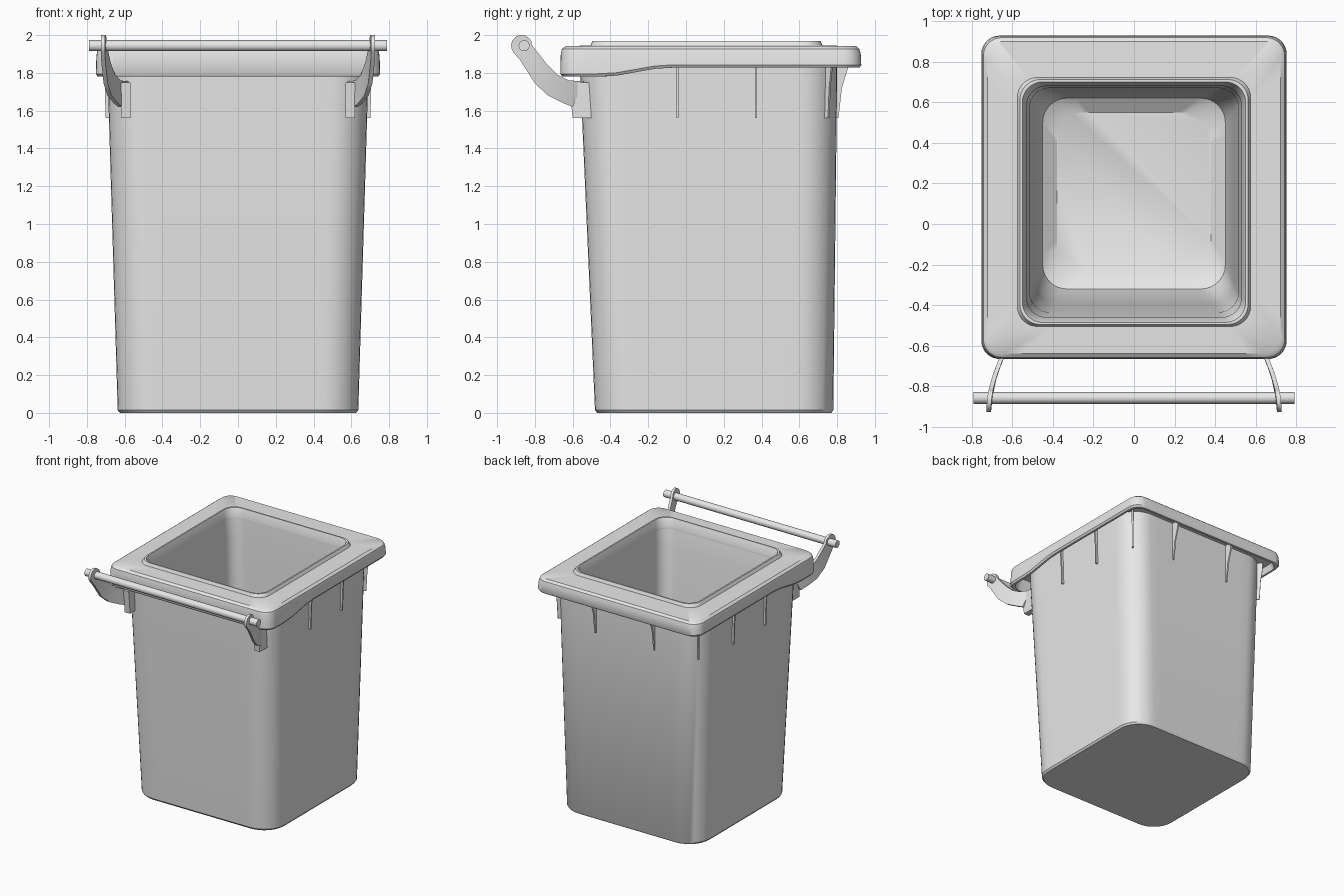
import bpy, bmesh, math
from mathutils import Matrix, Vector

if "Cube" in bpy.data.objects:
    bpy.data.objects.remove(bpy.data.objects["Cube"])

grey = bpy.data.materials.new("light_grey_plastic")
grey.diffuse_color = (0.8, 0.8, 0.8, 1)
grey.use_nodes = True
grey.node_tree.nodes["Principled BSDF"].inputs["Base Color"].default_value = grey.diffuse_color


def finish(name, bm, angle=35):
    bmesh.ops.recalc_face_normals(bm, faces=bm.faces)
    me = bpy.data.meshes.new(name)
    bm.to_mesh(me)
    bm.free()
    ob = bpy.data.objects.new(name, me)
    bpy.context.collection.objects.link(ob)
    me.materials.append(grey)
    bpy.ops.object.select_all(action='DESELECT')
    ob.select_set(True)
    bpy.context.view_layer.objects.active = ob
    bpy.ops.object.shade_smooth_by_angle(angle=math.radians(angle))
    return ob


def ring(hx, y0, y1, r, segs=8, side=14):
    """Rounded rectangle with subdivided straight sides."""
    pts = []
    for cx, cy, a0 in ((hx - r, y1 - r, 0), (-hx + r, y1 - r, 90),
                       (-hx + r, y0 + r, 180), (hx - r, y0 + r, 270)):
        for i in range(segs + 1):
            a = math.radians(a0 + 90 * i / segs)
            pts.append(Vector((cx + r * math.cos(a), cy + r * math.sin(a))))
    out, n = [], segs + 1
    for c in range(4):
        out += pts[c * n:(c + 1) * n]
        a, b = pts[c * n + segs], pts[(c + 1) * n % len(pts)]
        out += [a.lerp(b, k / side) for k in range(1, side)]
    return out


def loft(name, rings, closed=False, caps=True):
    """Each ring: half width, front y, back y, radius, z (number or function of y)."""
    bm = bmesh.new()
    loops = []
    for hx, y0, y1, r, z in rings:
        loops.append([bm.verts.new((p.x, p.y, z(p.y) if callable(z) else z))
                      for p in ring(hx, y0, y1, r)])
    pairs = list(zip(loops, loops[1:])) + ([(loops[-1], loops[0])] if closed else [])
    for a, b in pairs:
        for i in range(len(a)):
            j = (i + 1) % len(a)
            bm.faces.new((a[i], a[j], b[j], b[i]))
    if caps and not closed:
        bm.faces.new(loops[0])
        bm.faces.new(loops[-1])
    return finish(name, bm)


# Tapered bin body with hollow inside
loft("bin_body", [
    (0.625, -0.47, 0.77, 0.18, 0.0), (0.637, -0.482, 0.78, 0.19, 0.015),
    (0.69, -0.56, 0.80, 0.19, 1.78), (0.69, -0.56, 0.80, 0.19, 1.89),
    (0.53, -0.46, 0.68, 0.10, 1.89), (0.515, -0.435, 0.67, 0.10, 1.75),
    (0.49, -0.39, 0.655, 0.10, 0.9), (0.475, -0.36, 0.645, 0.11, 0.3),
    (0.45, -0.32, 0.62, 0.12, 0.17), (0.38, -0.24, 0.55, 0.12, 0.12)])


# Lid rim: the skirt drops lower toward the front
def drop(y):
    t = min(1, max(0, (y + 0.45) / 0.37))
    return 1.78 + 0.048 * t * t * (3 - 2 * t)


loft("lid_rim", [
    (0.67, -0.54, 0.78, 0.17, 1.885), (0.715, -0.62, 0.88, 0.10, 1.885),
    (0.725, -0.635, 0.90, 0.09, drop), (0.742, -0.655, 0.92, 0.09, drop),
    (0.752, -0.665, 0.928, 0.09, lambda y: drop(y) + 0.015),
    (0.748, -0.663, 0.925, 0.09, 1.90), (0.742, -0.657, 0.918, 0.09, 1.927),
    (0.722, -0.637, 0.90, 0.08, 1.942),
    (0.575, -0.505, 0.722, 0.10, 1.945), (0.562, -0.495, 0.712, 0.10, 1.97),
    (0.55, -0.485, 0.70, 0.10, 1.97), (0.53, -0.46, 0.68, 0.10, 1.91),
    (0.53, -0.46, 0.68, 0.10, 1.885)], closed=True)


# Small gussets below the lid
def gusset(name, x, y, angle, out_low, out_top, t=0.012):
    bm = bmesh.new()
    prof = [(-0.05, 1.56), (out_low, 1.56), ((out_low * 2 + out_top) / 3, 1.72),
            (out_top, 1.84), (out_top, 1.89), (-0.05, 1.89)]
    f = bm.faces.new([bm.verts.new((u, -t / 2, z)) for u, z in prof])
    ext = bmesh.ops.extrude_face_region(bm, geom=[f])
    bmesh.ops.translate(bm, vec=(0, t, 0),
                        verts=[v for v in ext["geom"] if isinstance(v, bmesh.types.BMVert)])
    bm.transform(Matrix.Translation((x, y, 0)) @ Matrix.Rotation(math.radians(angle), 4, 'Z'))
    finish(name, bm)


for s, label in ((1, "right"), (-1, "left")):
    ang = 0 if s > 0 else 180
    for i, y in enumerate((-0.045, 0.37)):
        gusset(f"side_gusset_{label}_{i + 1}", s * 0.683, y, ang, 0.018, 0.03)
    gusset(f"corner_gusset_{label}", s * 0.63, 0.738, 45 if s > 0 else 135, 0.025, 0.05)
    gusset(f"back_gusset_{label}", s * 0.27, 0.797, 90, 0.01, 0.065)


# Curved handle arms: plates outlined from the side, bowed in x along y
def bow(y):
    t = min(1, max(0, (y + 0.90) / 0.36))
    return 0.715 - 0.125 * t ** 1.7


upper = [(-0.815, 1.945), (-0.79, 1.915), (-0.74, 1.85), (-0.68, 1.79),
         (-0.62, 1.76), (-0.54, 1.755)]
lower = [(-0.915, 1.91), (-0.88, 1.87), (-0.80, 1.745), (-0.73, 1.68),
         (-0.65, 1.64), (-0.60, 1.62)]
# Rounded end, as matching upper and lower points
cap = [(-0.87 + 0.056 * math.cos(math.radians(a)), 1.945 + 0.056 * math.sin(math.radians(a)))
       for a in (100, 75, 50, 25)]
cap_low = [(-0.87 + 0.056 * math.cos(math.radians(a)), 1.945 + 0.056 * math.sin(math.radians(a)))
           for a in (125, 150, 175, 195)]
top_line, low_line = cap + upper, cap_low + lower

for s, label in ((1, "right"), (-1, "left")):
    bm = bmesh.new()
    half = 0.011
    stations = []
    for (ya, za), (yb, zb) in zip(top_line, low_line):
        stations.append([bm.verts.new((s * (bow(y) + d), y, z)) for y, z, d in
                         ((ya, za, -half), (ya, za, half), (yb, zb, half), (yb, zb, -half))])
    for a, b in zip(stations, stations[1:]):
        for i in range(4):
            j = (i + 1) % 4
            bm.faces.new((a[i], a[j], b[j], b[i]))
    bm.faces.new(stations[0])
    bm.faces.new(stations[-1])
    finish("handle_arm_" + label, bm)

    # Mounting foot against the front wall
    bm = bmesh.new()
    bmesh.ops.create_cube(bm, size=1, matrix=Matrix.Translation((s * 0.595, -0.55, 1.655))
                          @ Matrix.Diagonal((0.05, 0.10, 0.19, 1)))
    for v in bm.verts:
        if v.co.y < -0.55 and v.co.z > 1.7:
            v.co.y -= 0.02
    finish("handle_foot_" + label, bm)

# Handle bar
bm = bmesh.new()
bmesh.ops.create_cone(bm, cap_ends=True, segments=24, radius1=0.029, radius2=0.029, depth=1.58,
                      matrix=Matrix.Translation((0, -0.857, 1.944))
                      @ Matrix.Rotation(math.pi / 2, 4, 'Y'))
finish("handle_bar", bm)
